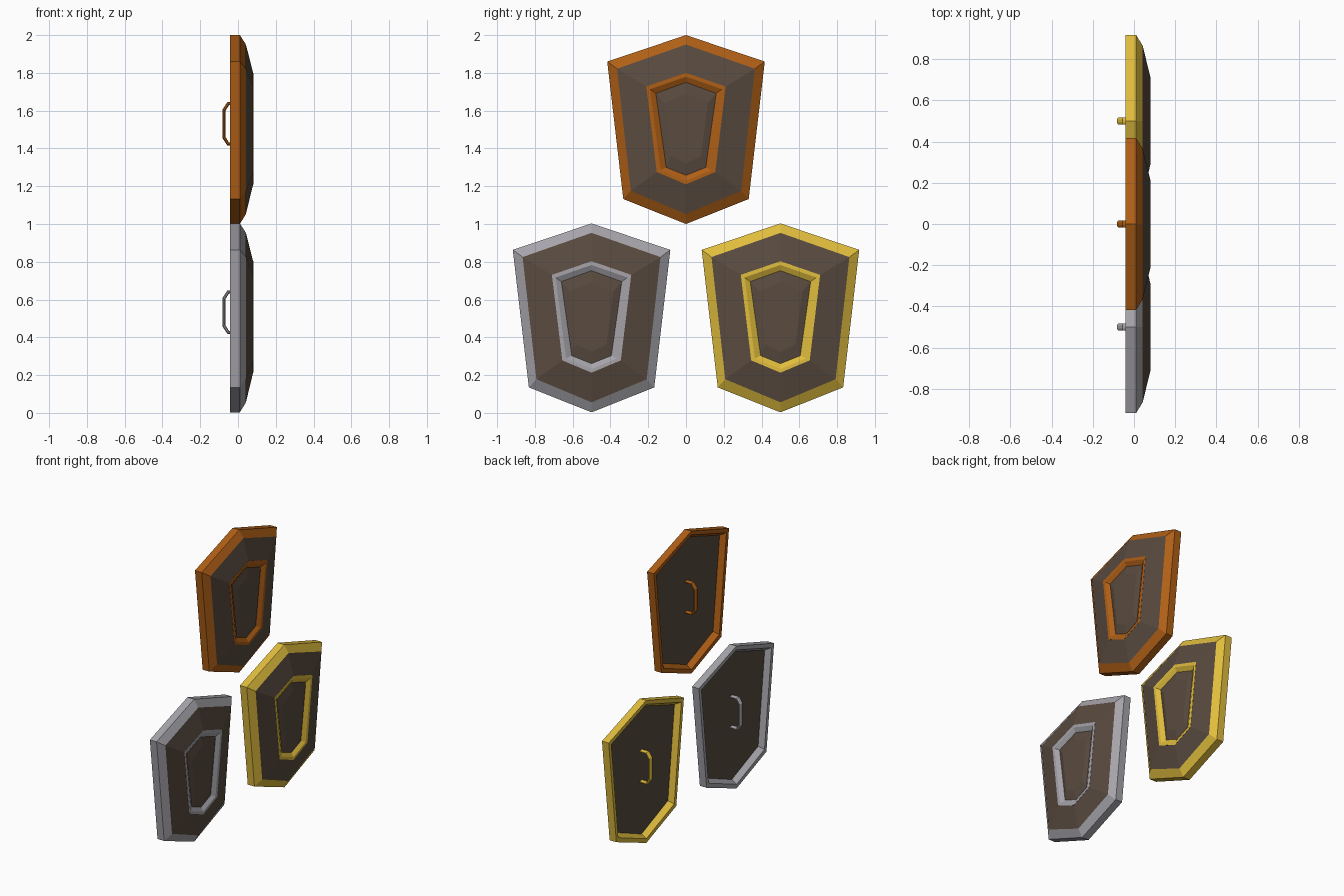
import bpy, bmesh, math
from mathutils import Vector

if "Cube" in bpy.data.objects:
    bpy.data.objects.remove(bpy.data.objects["Cube"])


def material(name, rgb):
    m = bpy.data.materials.new(name)
    m.diffuse_color = (*rgb, 1)
    m.use_nodes = True
    m.node_tree.nodes["Principled BSDF"].inputs["Base Color"].default_value = m.diffuse_color
    return m


WOOD = material("dark wood", (0.10, 0.07, 0.05))
RUST = material("rust bronze", (0.43, 0.115, 0.008))
STEEL = material("grey steel", (0.38, 0.37, 0.40))
GOLD = material("yellow gold", (0.75, 0.51, 0.047))


def hexa(x, top, hi, lo, bottom):
    """Symmetric six-sided shield outline in the y-z plane at depth x."""
    return [Vector((x, y, z)) for y, z in
            ((0, top), hi, lo, (0, bottom), (-lo[0], lo[1]), (-hi[0], hi[1]))]


def at(loop, x):
    return [Vector((x, p.y, p.z)) for p in loop]


def mix(a, b, t, x):
    return at([p.lerp(q, t) for p, q in zip(a, b)], x)


def loft(name, loops, mat, offset, closed=False):
    """Skin a list of equal loops; either wrap round to the start or cap the ends."""
    bm = bmesh.new()
    rows = [[bm.verts.new(p + offset) for p in loop] for loop in loops]
    n = len(rows[0])
    pairs = list(zip(rows, rows[1:])) + ([(rows[-1], rows[0])] if closed else [])
    for a, b in pairs:
        for i in range(n):
            j = (i + 1) % n
            bm.faces.new((a[i], a[j], b[j], b[i]))
    if not closed:
        bm.faces.new(rows[0])
        bm.faces.new(rows[-1])
    bmesh.ops.recalc_face_normals(bm, faces=bm.faces)
    me = bpy.data.meshes.new(name)
    bm.to_mesh(me)
    bm.free()
    me.materials.append(mat)
    ob = bpy.data.objects.new(name, me)
    bpy.context.collection.objects.link(ob)
    return ob


# Nested outlines, from the shield edge to the centre boss
EDGE = hexa(0.01, 0.50, (0.417, 0.36), (0.332, -0.368), -0.50)
RIM_IN = hexa(0.042, 0.45, (0.365, 0.322), (0.292, -0.325), -0.447)
BAND_OUT = hexa(0.08, 0.30, (0.21, 0.228), (0.155, -0.225), -0.29)
BAND_IN = hexa(0.062, 0.25, (0.16, 0.192), (0.105, -0.20), -0.242)
BOSS = hexa(0.076, 0.19, (0.115, 0.14), (0.08, -0.14), -0.18)


def handle_loops():
    """Flat-oval sections along a bracket-shaped grip on the back."""
    path = [Vector((x, 0, z)) for x, z in
            ((0.01, 0.137), (-0.052, 0.137), (-0.074, 0.103),
             (-0.074, -0.043), (-0.052, -0.077), (0.01, -0.077))]
    loops = []
    for i, p in enumerate(path):
        d0 = (p - path[max(i - 1, 0)]).normalized()
        d1 = (path[min(i + 1, 5)] - p).normalized()
        t = (d0 + d1).normalized()
        side = Vector((0, 1, 0)).cross(t)
        loops.append([p + Vector((0, 1, 0)) * 0.019 * math.cos(a) + side * 0.0095 * math.sin(a)
                      for a in (math.radians(22.5 + 45 * k) for k in range(8))])
    return loops


def shield(label, metal, y, z):
    o = Vector((0, y, z))
    # metal rim: side wall, front chamfer, and bevelled back lip
    loft(label + "_rim", [at(EDGE, -0.042), EDGE, RIM_IN, at(RIM_IN, -0.005),
                          mix(EDGE, RIM_IN, 0.55, -0.042)], metal, o, True)
    # sloped wooden board
    loft(label + "_board", [at(RIM_IN, -0.005), RIM_IN, BAND_OUT,
                            at(BAND_OUT, 0.04)][:3] , WOOD, o)
    # metal band with a flat top and an inward slope
    loft(label + "_band", [at(BAND_OUT, 0.05), at(BAND_OUT, 0.081),
                           mix(BAND_OUT, BAND_IN, 0.4, 0.081),
                           at(BAND_IN, 0.064), at(BAND_IN, 0.05)], metal, o, True)
    # raised wooden boss inside the band
    loft(label + "_boss", [at(BAND_IN, 0.04), at(BAND_IN, 0.064), BOSS], WOOD, o)
    # grip on the back
    loft(label + "_handle", handle_loops(), metal, o)


shield("bronze_shield", RUST, 0, 1.5)
shield("steel_shield", STEEL, -0.5, 0.503)
shield("gold_shield", GOLD, 0.5, 0.503)

# Open the recess: sink the board's front plateau so the band and boss stand out
for ob in bpy.context.collection.objects:
    if ob.name.endswith("_board"):
        bm = bmesh.new()
        bm.from_mesh(ob.data)
        face = max(bm.faces, key=lambda f: f.calc_center_median().x)
        res = bmesh.ops.inset_individual(bm, faces=[face], thickness=0.006)
        for v in face.verts:
            v.co.x = 0.055
        bm.to_mesh(ob.data)
        bm.free()
